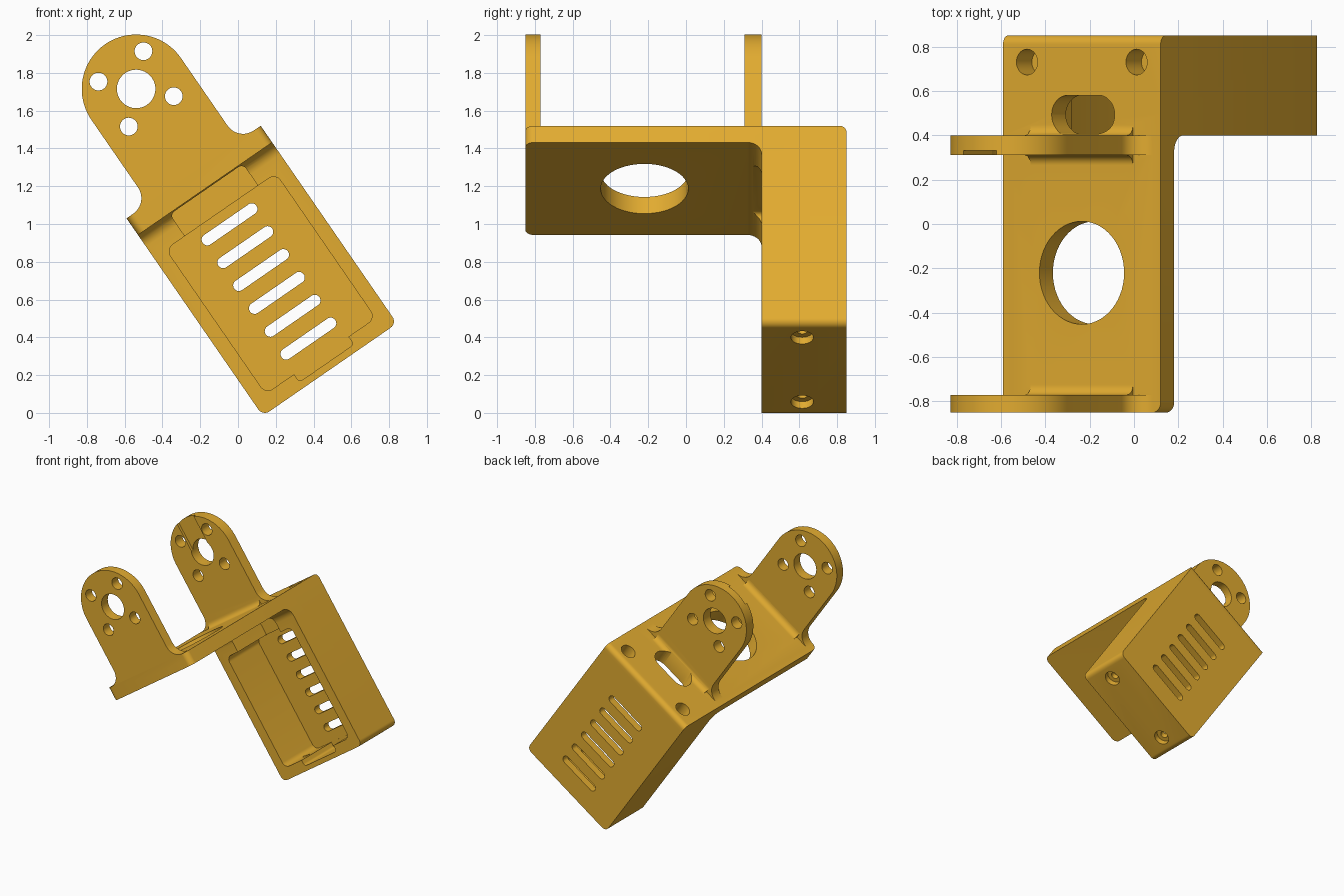
import bpy, bmesh
from math import sin, cos, pi, radians
from mathutils import Matrix

if "Cube" in bpy.data.objects:
    bpy.data.objects.remove(bpy.data.objects["Cube"])

TILT = radians(34.6)
MID = 0.53                      # centre line of the bracket across its width
U0, U1 = 0.099, 0.962           # width limits
TOP, UNDER, BOTTOM = 1.183, 1.076, -0.088
EAR_V, EAR_R = 1.718, 0.288

# The part is modelled upright (u = x, v = z) and tilted at the end.

def arc(cx, cy, r, a0, a1, n=8):
    return [(cx + r * cos(radians(a0 + (a1 - a0) * i / n)),
             cy + r * sin(radians(a0 + (a1 - a0) * i / n))) for i in range(n + 1)]


def circle(cx, cy, r, n=40):
    return arc(cx, cy, r, 0, 360 - 360 / n, n - 1)


def rounded(x0, x1, y0, y1, r):
    return (arc(x1 - r, y1 - r, r, 0, 90) + arc(x0 + r, y1 - r, r, 90, 180) +
            arc(x0 + r, y0 + r, r, 180, 270) + arc(x1 - r, y0 + r, r, 270, 360))


def fillet(y, v, sy, sv, r):
    e = 0.015
    curve = [(y + sy * (r - r * sin(t * pi / 16)), v + sv * (r - r * cos(t * pi / 16)))
             for t in range(9)]
    return [(y - sy * e, v - sv * e), (y + sy * r, v - sv * e)] + curve + \
           [(y - sy * e, v + sv * r)]


def prism(name, pts, axis, a, b):
    place = {'u': lambda p, h: (h, p[0], p[1]),
             'y': lambda p, h: (p[0], h, p[1]),
             'v': lambda p, h: (p[0], p[1], h)}[axis]
    bm = bmesh.new()
    face = bm.faces.new([bm.verts.new(place(p, a)) for p in pts])
    bmesh.ops.remove_doubles(bm, verts=bm.verts[:], dist=1e-5)
    face = bm.faces[:][0]
    new = bmesh.ops.extrude_face_region(bm, geom=[face])['geom']
    o, d = place((0, 0), 0), place((0, 0), b - a)
    bmesh.ops.translate(bm, vec=d, verts=[g for g in new if isinstance(g, bmesh.types.BMVert)])
    bmesh.ops.recalc_face_normals(bm, faces=bm.faces[:])
    me = bpy.data.meshes.new(name)
    bm.to_mesh(me)
    bm.free()
    ob = bpy.data.objects.new(name, me)
    bpy.context.collection.objects.link(ob)
    return ob


adds, cuts = [], []

# Housing with rounded bottom corners, and a top block rounded at the back
r = 0.042
body = prism("tilt_bracket", [(U1, 1.12), (U0, 1.12)] +
             arc(U0 + r, BOTTOM + r, r, 180, 270) + arc(U1 - r, BOTTOM + r, r, 270, 360),
             'y', 0.40, 0.85)
adds.append(prism("housing_top", [(0.40, 1.08), (0.85, 1.08)] +
                  arc(0.81, TOP - 0.04, 0.04, 0, 90) + [(0.40, TOP)], 'u', U0, U1))

# Carrier plate and the fillet below it
adds.append(prism("plate", arc(U0 + 0.045, -0.805, 0.045, 180, 270) +
                  arc(U1 - 0.045, -0.805, 0.045, 270, 360) + [(U1, 0.5), (U0, 0.5)],
                  'v', UNDER, TOP))
adds.append(prism("plate_fillet", fillet(0.40, UNDER, -1, -1, 0.075), 'u', U0, U1))

# Pair of ears with flared feet
f = 0.1
ear = (arc(MID, EAR_V, EAR_R, 0, 180, 40) +
       arc(MID - EAR_R - f, TOP + f, f, 0, -80) +
       [(U0 + 0.045, TOP), (U0 + 0.045, 1.13), (U1 - 0.045, 1.13), (U1 - 0.045, TOP)] +
       arc(MID + EAR_R + f, TOP + f, f, 260, 180))
for name, y0, y1 in (("front_ear", -0.85, -0.77), ("rear_ear", 0.31, 0.40)):
    adds.append(prism(name, ear, 'y', y0, y1))
for y, s in ((-0.77, 1), (0.31, -1), (0.40, 1)):
    adds.append(prism("ear_fillet", fillet(y, TOP, s, 1, 0.045), 'u', 0.25, 0.81))

# Ear holes: one large bore with four screw holes around it
cuts.append(prism("bore", circle(MID, EAR_V, 0.102), 'y', -1, 0.7))
for k in range(4):
    a = radians(44.4 + 90 * k)
    cuts.append(prism("ear_screw", circle(MID + 0.203 * cos(a), EAR_V + 0.203 * sin(a), 0.047, 24),
                      'y', -1, 0.7))
# Shallow groove in the rear ear
cuts.append(prism("ear_groove", rounded(MID - 0.09, MID + 0.09, EAR_V, 2.2, 0.01),
                  'y', 0.25, 0.332))

# Housing cavity with recesses at both ends
cuts.append(prism("cavity", rounded(0.178, 0.884, 0.0, 0.93, 0.045), 'y', 0.2, 0.79))
cuts.append(prism("lower_recess", rounded(0.36, 0.71, -0.05, 0.2, 0.02), 'y', 0.21, 0.785))
cuts.append(prism("upper_recess", rounded(0.30, 0.77, 0.85, 1.07, 0.03), 'y', 0.22, 0.77))

# Vent slots in the back wall
for k in range(6):
    v = 0.112 + 0.147 * k
    cuts.append(prism("vent", rounded(MID - 0.173, MID + 0.173, v - 0.03, v + 0.03, 0.0299),
                      'y', 0.7, 0.95))

# Plate opening and cable slot
cuts.append(prism("plate_hole", circle(MID, -0.22, 0.232, 56), 'v', 1.0, 1.3))
cuts.append(prism("cable_slot", rounded(0.365, 0.71, 0.405, 0.58, 0.087), 'v', 1.0, 1.25))

# Screw holes in the top and bottom of the housing
for s in (-1, 1):
    u = MID + 0.3 * s
    cuts.append(prism("top_screw", circle(u, 0.73, 0.058, 28), 'v', 1.06, 1.3))
    cuts.append(prism("bottom_counterbore", circle(u, 0.615, 0.06, 28), 'v', -0.2, -0.045))
    cuts.append(prism("bottom_screw", circle(u, 0.615, 0.028, 20), 'v', -0.21, 0.05))

for op, tools in (('UNION', adds), ('DIFFERENCE', cuts)):
    for t in tools:
        t.hide_render = True
        m = body.modifiers.new(t.name, 'BOOLEAN')
        m.operation, m.object, m.solver = op, t, 'EXACT'
deps = bpy.context.evaluated_depsgraph_get()
mesh = bpy.data.meshes.new_from_object(body.evaluated_get(deps))
body.modifiers.clear()
body.data = mesh
for t in adds + cuts:
    bpy.data.objects.remove(t)

# Tilt the finished part and colour it
c, s = cos(TILT), sin(TILT)
mesh.transform(Matrix(((c, 0, -s, 0), (0, 1, 0, 0), (s, 0, c, 0), (0, 0, 0, 1))))
mat = bpy.data.materials.new("amber_plastic")
mat.diffuse_color = (0.76, 0.41, 0.03, 1)
mat.use_nodes = True
mat.node_tree.nodes["Principled BSDF"].inputs["Base Color"].default_value = mat.diffuse_color
mesh.materials.clear()
mesh.materials.append(mat)
bpy.context.view_layer.objects.active = body
body.select_set(True)
bpy.ops.object.shade_smooth_by_angle(angle=radians(30))
